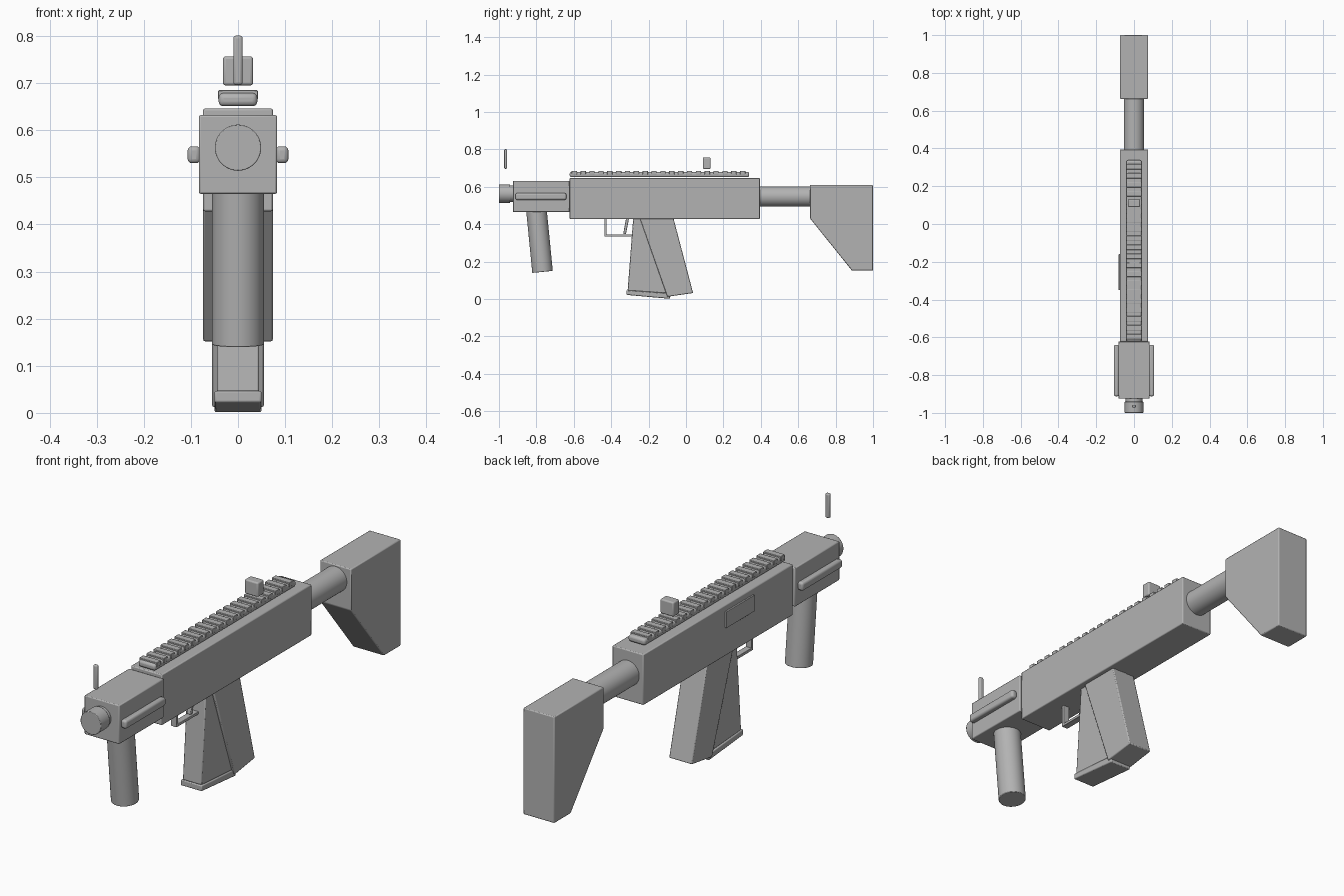
import bpy, bmesh, math
from mathutils import Vector

if "Cube" in bpy.data.objects:
    bpy.data.objects.remove(bpy.data.objects["Cube"], do_unlink=True)

grey = bpy.data.materials.new("plain_grey")
grey.use_nodes = True
COLOUR = (0.45, 0.45, 0.45, 1)
grey.diffuse_color = COLOUR
grey.node_tree.nodes["Principled BSDF"].inputs["Base Color"].default_value = COLOUR


def finish(name, bm, bevel=0.0, segments=2, smooth=True):
    bmesh.ops.recalc_face_normals(bm, faces=bm.faces)
    mesh = bpy.data.meshes.new(name)
    bm.to_mesh(mesh)
    bm.free()
    mesh.materials.append(grey)
    ob = bpy.data.objects.new(name, mesh)
    bpy.context.collection.objects.link(ob)
    if bevel:
        mod = ob.modifiers.new("Bevel", "BEVEL")
        mod.width, mod.segments = bevel, segments
        mod.limit_method = "ANGLE"
    if smooth:
        bpy.ops.object.select_all(action="DESELECT")
        ob.select_set(True)
        bpy.context.view_layer.objects.active = ob
        bpy.ops.object.shade_smooth_by_angle(angle=math.radians(35))
    return ob


def add_box(bm, xs, ys, zs):
    verts = bmesh.ops.create_cube(bm, size=1)["verts"]
    for v in verts:
        v.co = [a + (b - a) * (c + 0.5) for (a, b), c in zip((xs, ys, zs), v.co)]


def box(name, xs, ys, zs, bevel=0.004, segments=2):
    bm = bmesh.new()
    add_box(bm, xs, ys, zs)
    return finish(name, bm, bevel, segments)


def slab(name, half_width, profile, bevel=0.004):
    """Side profile of (y, z) points extruded across x."""
    bm = bmesh.new()
    face = bm.faces.new([bm.verts.new((-half_width, y, z)) for y, z in profile])
    new = bmesh.ops.extrude_face_region(bm, geom=[face])["geom"]
    for v in new:
        if isinstance(v, bmesh.types.BMVert):
            v.co.x = half_width
    return finish(name, bm, bevel)


def rod(name, start, end, radius, bevel=0.002):
    """Cylinder between two (y, z) points."""
    a, b = Vector((0, *start)), Vector((0, *end))
    bm = bmesh.new()
    bmesh.ops.create_cone(bm, cap_ends=True, segments=48, radius1=radius,
                          radius2=radius, depth=(b - a).length)
    turn = (b - a).to_track_quat("Z", "Y")
    for v in bm.verts:
        v.co = turn @ v.co + (a + b) / 2
    return finish(name, bm, bevel)


# Body, fore-end and barrel
box("receiver", (-0.074, 0.074), (-0.622, 0.395), (0.428, 0.646))
box("fore_end", (-0.083, 0.083), (-0.925, -0.622), (0.465, 0.632))
rod("barrel", (-0.985, 0.563), (-0.9, 0.563), 0.044)
rod("muzzle_ring", (-1.0, 0.563), (-0.94, 0.563), 0.049)
for side, label in ((1, "left"), (-1, "right")):
    box(label + "_side_rail", sorted((side * 0.08, side * 0.107)),
        (-0.912, -0.64), (0.53, 0.566), 0.009, 3)
box("ejection_port", (-0.081, -0.073), (-0.35, -0.16), (0.55, 0.62), 0.001)

# Top rail with evenly spaced ridges
box("top_rail", (-0.041, 0.041), (-0.622, 0.338), (0.651, 0.679), 0.01, 3)
bm = bmesh.new()
COUNT = 20
for i in range(COUNT):
    y = -0.597 + 0.9 * i / (COUNT - 1)
    add_box(bm, (-0.042, 0.042), (y - 0.014, y + 0.014), (0.665, 0.685))
finish("rail_ridges", bm, 0.002)

# Sights
box("front_sight", (-0.01, 0.01), (-0.972, -0.957), (0.696, 0.801), 0.006, 3)
box("rear_sight", (-0.032, 0.032), (0.09, 0.131), (0.695, 0.757), 0.006, 3)

# Stock
rod("stock_tube", (0.38, 0.548), (0.68, 0.548), 0.054)
slab("stock", 0.074, [(0.662, 0.609), (1.0, 0.609), (1.0, 0.152),
                      (0.887, 0.152), (0.662, 0.432)])

# Grips and magazine
rod("front_grip", (-0.801, 0.49), (-0.767, 0.145), 0.055)
slab("rear_grip", 0.055, [(-0.248, 0.435), (-0.068, 0.435),
                          (0.038, 0.032), (-0.1, 0.012)])
slab("magazine", 0.045, [(-0.282, 0.435), (-0.13, 0.435),
                         (-0.09, 0.03), (-0.312, 0.045)])
slab("magazine_base", 0.05, [(-0.318, 0.047), (-0.085, 0.03),
                             (-0.085, 0.001), (-0.318, 0.022)])

# Trigger and its guard
bm = bmesh.new()
GUARD_X = (-0.014, 0.014)
add_box(bm, GUARD_X, (-0.437, -0.065), (0.333, 0.345))
add_box(bm, GUARD_X, (-0.437, -0.425), (0.34, 0.435))
add_box(bm, GUARD_X, (-0.077, -0.065), (0.34, 0.435))
finish("trigger_guard", bm, 0.002)
slab("trigger", 0.01, [(-0.32, 0.435), (-0.304, 0.435),
                       (-0.321, 0.347), (-0.336, 0.347)], 0.003)
